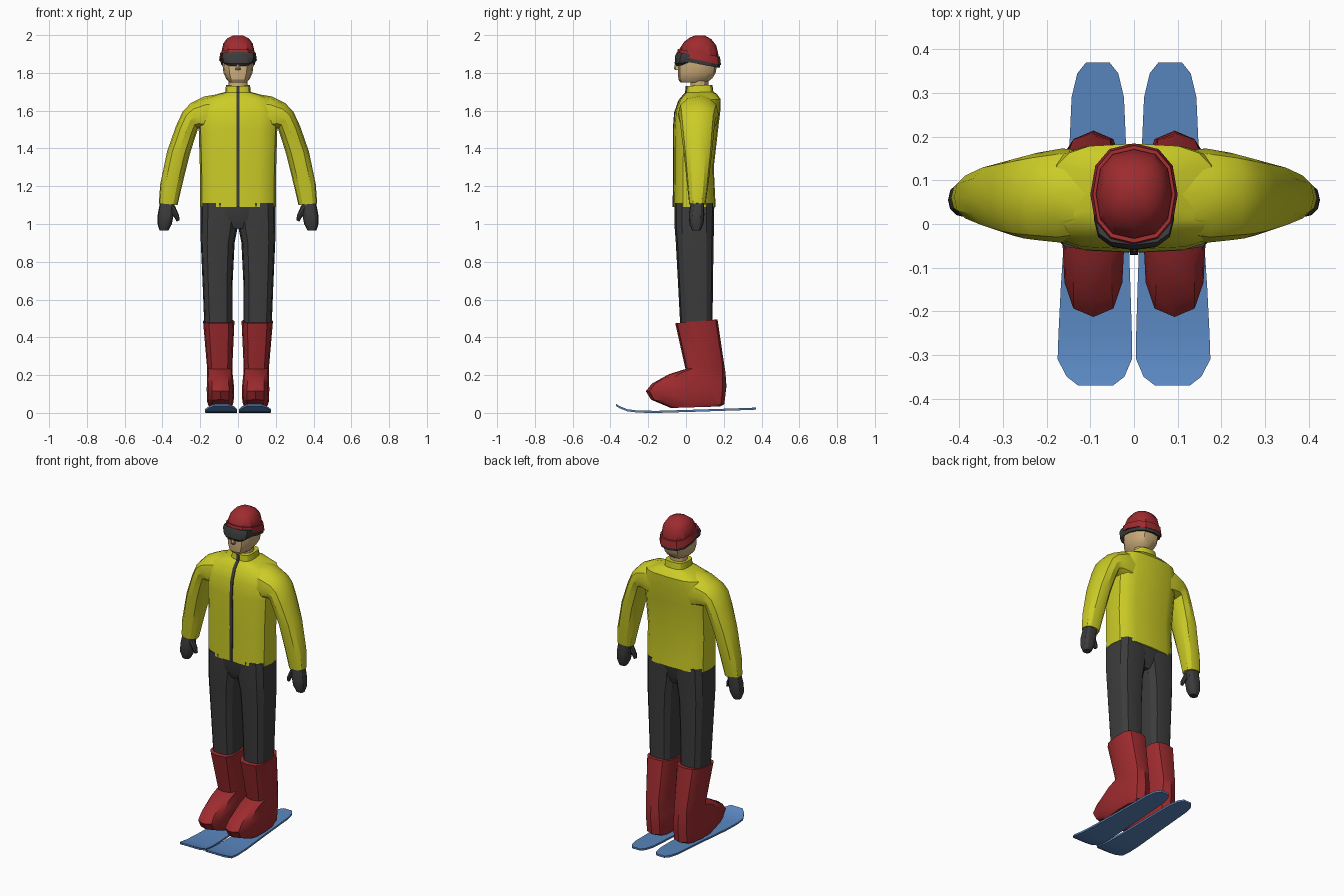
import bpy, bmesh, math
from mathutils import Vector


def material(name, rgb):
    m = bpy.data.materials.new(name)
    m.diffuse_color = (*rgb, 1)
    return m


YELLOW = material("yellow", (0.6, 0.6, 0.02))
RED = material("red", (0.34, 0.024, 0.028))
DARK = material("charcoal", (0.045, 0.045, 0.045))
SKIN = material("skin", (0.62, 0.43, 0.2))
BLUE = material("blue", (0.1, 0.24, 0.52))


def finish(name, bm, mat, mirror):
    if mirror:
        copy = bmesh.ops.duplicate(bm, geom=bm.verts[:] + bm.edges[:] + bm.faces[:])
        for v in copy["geom"]:
            if isinstance(v, bmesh.types.BMVert):
                v.co.x *= -1
    bmesh.ops.recalc_face_normals(bm, faces=bm.faces[:])
    me = bpy.data.meshes.new(name)
    bm.to_mesh(me)
    bm.free()
    me.materials.append(mat)
    ob = bpy.data.objects.new(name, me)
    bpy.context.collection.objects.link(ob)
    return ob


def loft(name, rings, mat, n=12, power=2.6, mirror=False):
    """Skin a stack of rounded rings, each given as (point a, point b, half width vector)."""
    bm = bmesh.new()
    loops = []
    for a, b, w in rings:
        a, b, w = Vector(a), Vector(b), Vector(w)
        loop = []
        for i in range(n):
            t = 2 * math.pi * i / n
            c, s = math.cos(t), math.sin(t)
            c = math.copysign(abs(c) ** (2 / power), c)
            s = math.copysign(abs(s) ** (2 / power), s)
            loop.append(bm.verts.new((a + b) / 2 + (b - a) / 2 * c + w * s))
        loops.append(loop)
    for lo, hi in zip(loops, loops[1:]):
        for i in range(n):
            j = (i + 1) % n
            bm.faces.new((lo[i], lo[j], hi[j], hi[i]))
    bm.faces.new(loops[0])
    bm.faces.new(loops[-1])
    return finish(name, bm, mat, mirror)


def side_ring(y0, z0, y1, z1, hx, cx=0):
    """Ring from a front point to a back point, half width hx in x."""
    return (cx, y0, z0), (cx, y1, z1), (hx, 0, 0)


def limb_ring(x0, z0, x1, z1, cy, ry):
    """Ring from an inner point to an outer point, half depth ry in y."""
    return (x0, cy, z0), (x1, cy, z1), (0, ry, 0)


def strip(name, sections, thick, mat, mirror=False):
    """Thin plate through (centre x, half width, y, z) sections."""
    bm = bmesh.new()
    rows = []
    for cx, w, y, z in sections:
        p = [Vector((cx - w, y, z)), Vector((cx + w, y, z))]
        p += [p[1] + Vector(thick), p[0] + Vector(thick)]
        rows.append([bm.verts.new(q) for q in p])
    for r, s in zip(rows, rows[1:]):
        for i in range(4):
            j = (i + 1) % 4
            bm.faces.new((r[i], r[j], s[j], s[i]))
    bm.faces.new(rows[0])
    bm.faces.new(rows[-1])
    return finish(name, bm, mat, mirror)


# Skis: upturned, wide at the front and narrow at the back
strip("skis", [
    (0.088, 0.040, -0.370, 0.036), (0.088, 0.066, -0.350, 0.024),
    (0.090, 0.085, -0.310, 0.008), (0.089, 0.084, -0.250, 0.001),
    (0.088, 0.080, -0.150, 0.000), (0.085, 0.070, 0.050, 0.006),
    (0.083, 0.064, 0.200, 0.011), (0.083, 0.060, 0.290, 0.014),
    (0.083, 0.047, 0.345, 0.016), (0.083, 0.027, 0.370, 0.017)],
    (0, 0, 0.011), BLUE, mirror=True)

# Boots
loft("boots", [
    side_ring(-0.08, 0.026, 0.18, 0.034, 0.060, 0.093),
    side_ring(-0.185, 0.070, 0.203, 0.046, 0.070, 0.093),
    side_ring(-0.213, 0.115, 0.214, 0.140, 0.073, 0.093),
    side_ring(-0.180, 0.155, 0.212, 0.175, 0.070, 0.094),
    side_ring(-0.090, 0.205, 0.208, 0.220, 0.067, 0.096),
    side_ring(-0.003, 0.232, 0.203, 0.250, 0.067, 0.097),
    side_ring(-0.057, 0.475, 0.167, 0.495, 0.083, 0.102)],
    RED, power=3, mirror=True)

# Trousers: two legs and a hip block
loft("trouser_legs", [
    limb_ring(0.030, 0.45, 0.178, 0.45, 0.055, 0.085),
    limb_ring(0.028, 0.70, 0.188, 0.70, 0.050, 0.093),
    limb_ring(0.018, 0.90, 0.197, 0.90, 0.046, 0.100),
    limb_ring(0.002, 0.98, 0.199, 0.98, 0.044, 0.104),
    limb_ring(-0.010, 1.11, 0.197, 1.11, 0.044, 0.106)],
    DARK, power=2.9, mirror=True)
loft("trouser_hips", [
    side_ring(-0.035, 0.975, 0.115, 0.975, 0.10),
    side_ring(-0.055, 1.02, 0.135, 1.02, 0.17),
    side_ring(-0.061, 1.11, 0.150, 1.11, 0.19)], DARK, n=16, power=3.5)

# Jacket body with collar
torso = [
    (-0.066, 1.09, 0.157, 1.09, 0.200), (-0.063, 1.30, 0.147, 1.30, 0.202),
    (-0.065, 1.50, 0.170, 1.50, 0.208), (-0.058, 1.59, 0.182, 1.60, 0.215),
    (-0.035, 1.655, 0.184, 1.66, 0.185), (-0.010, 1.685, 0.162, 1.69, 0.110),
    (0.000, 1.695, 0.145, 1.700, 0.068), (0.003, 1.730, 0.140, 1.737, 0.064)]
loft("jacket_body", [side_ring(*r) for r in torso], YELLOW, n=16, power=3.2)

# Jacket sleeves, starting inside the shoulders
loft("jacket_sleeves", [
    limb_ring(0.07, 1.46, 0.08, 1.692, 0.070, 0.095),
    limb_ring(0.15, 1.48, 0.18, 1.675, 0.065, 0.108),
    limb_ring(0.195, 1.50, 0.25, 1.640, 0.063, 0.100),
    limb_ring(0.212, 1.505, 0.293, 1.595, 0.061, 0.094),
    limb_ring(0.230, 1.45, 0.328, 1.520, 0.061, 0.087),
    limb_ring(0.255, 1.37, 0.375, 1.385, 0.063, 0.075),
    limb_ring(0.297, 1.20, 0.412, 1.210, 0.062, 0.056),
    limb_ring(0.320, 1.10, 0.419, 1.110, 0.060, 0.043)],
    YELLOW, power=2.3, mirror=True)

# Zip following the jacket front
strip("zip", [(0, 0.009, r[0] - 0.005, r[1]) for r in torso],
      (0, 0.009, 0), DARK)

# Mittens and thumbs
loft("mittens", [
    limb_ring(0.333, 1.12, 0.412, 1.12, 0.060, 0.034),
    limb_ring(0.340, 1.05, 0.425, 1.05, 0.056, 0.041),
    limb_ring(0.350, 1.00, 0.426, 1.00, 0.055, 0.037),
    limb_ring(0.368, 0.965, 0.415, 0.965, 0.055, 0.022)],
    DARK, power=2.3, mirror=True)
loft("thumbs", [
    limb_ring(0.333, 1.095, 0.370, 1.08, 0.045, 0.018),
    limb_ring(0.312, 1.045, 0.337, 1.035, 0.043, 0.016),
    limb_ring(0.309, 1.020, 0.325, 1.013, 0.043, 0.010)],
    DARK, n=8, power=2, mirror=True)

# Neck, head and nose
loft("neck", [
    side_ring(0.025, 1.69, 0.118, 1.69, 0.050),
    side_ring(0.025, 1.79, 0.118, 1.79, 0.050)], SKIN, power=2)
loft("head", [
    side_ring(-0.028, 1.748, 0.115, 1.752, 0.045),
    side_ring(-0.040, 1.764, 0.140, 1.772, 0.062),
    side_ring(-0.043, 1.800, 0.157, 1.800, 0.077),
    side_ring(-0.041, 1.860, 0.168, 1.860, 0.084),
    side_ring(-0.030, 1.920, 0.160, 1.900, 0.080)], SKIN)
loft("nose", [
    side_ring(-0.058, 1.815, -0.03, 1.815, 0.014),
    side_ring(-0.064, 1.824, -0.03, 1.824, 0.014),
    side_ring(-0.060, 1.845, -0.03, 1.845, 0.008)], SKIN, n=6, power=2)

# Goggles: lens and tilted strap
loft("goggle_lens", [
    side_ring(-0.050, 1.836, 0.03, 1.850, 0.060),
    side_ring(-0.060, 1.850, 0.07, 1.860, 0.082),
    side_ring(-0.058, 1.890, 0.08, 1.880, 0.092),
    side_ring(-0.048, 1.910, 0.08, 1.890, 0.090)], DARK)
loft("goggle_strap", [
    side_ring(-0.046, 1.868, 0.178, 1.826, 0.090),
    side_ring(-0.046, 1.902, 0.182, 1.850, 0.094)], DARK)

# Knitted hat: dome and folded brim
loft("hat_dome", [
    side_ring(-0.036, 1.900, 0.172, 1.870, 0.088),
    side_ring(-0.033, 1.930, 0.171, 1.900, 0.087),
    side_ring(-0.010, 1.965, 0.160, 1.945, 0.078),
    side_ring(0.020, 1.987, 0.135, 1.978, 0.058),
    side_ring(0.050, 1.999, 0.100, 1.998, 0.026)], RED, power=2.4)
loft("hat_brim", [
    side_ring(-0.050, 1.892, 0.185, 1.842, 0.100),
    side_ring(-0.043, 1.926, 0.180, 1.886, 0.094)], RED, power=2.4)

# Smooth shading with sharp creases kept
bpy.ops.object.select_all(action='SELECT')
bpy.context.view_layer.objects.active = bpy.context.scene.objects["head"]
bpy.ops.object.shade_smooth_by_angle(angle=math.radians(30))
